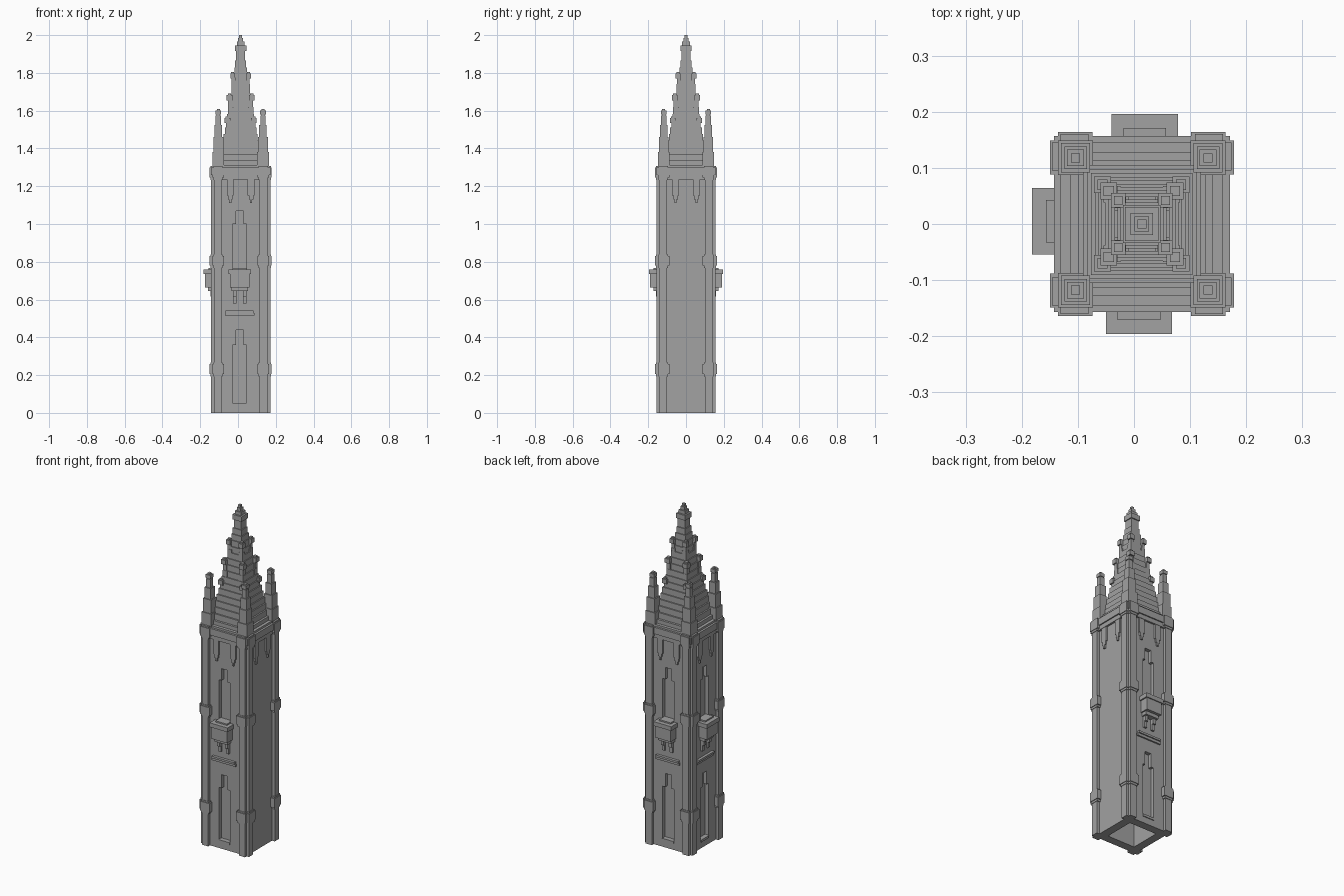
import bpy, bmesh, math
from mathutils import Matrix, Vector

if "Cube" in bpy.data.objects:
    bpy.data.objects.remove(bpy.data.objects["Cube"], do_unlink=True)

stone = bpy.data.materials.new("grey stone")
stone.use_nodes = True
GREY = (0.36, 0.36, 0.36, 1)
stone.diffuse_color = GREY
stone.node_tree.nodes["Principled BSDF"].inputs["Base Color"].default_value = GREY

CENTRE = Vector((0.014, 0, 0))  # tower axis, shifted by the single side balcony
SIDES = {"front": 0, "right": -math.pi / 2, "back": math.pi, "left": math.pi / 2}
BALCONY_SIDES = ("front", "right", "back")
CORNERS = [(sx, sy) for sx in (-1, 1) for sy in (-1, 1)]
WALL = 0.139


def make(name, boxes, angle=0):
    """One object from boxes given as (x0, x1, y0, y1, z0, z1) about the tower axis."""
    bm = bmesh.new()
    for x0, x1, y0, y1, z0, z1 in boxes:
        m = Matrix.Translation(((x0 + x1) / 2, (y0 + y1) / 2, (z0 + z1) / 2))
        m = m @ Matrix.Diagonal((abs(x1 - x0), abs(y1 - y0), abs(z1 - z0), 1))
        bmesh.ops.create_cube(bm, size=1, matrix=m)
    bm.transform(Matrix.Translation(CENTRE) @ Matrix.Rotation(angle, 4, "Z"))
    mesh = bpy.data.meshes.new(name)
    bm.to_mesh(mesh)
    bm.free()
    mesh.materials.append(stone)
    ob = bpy.data.objects.new(name, mesh)
    bpy.context.collection.objects.link(ob)
    return ob


def square(cx, cy, half, z0, z1):
    return (cx - half, cx + half, cy - half, cy + half, z0, z1)


def notched(sx, sy, inner, outer, notch, z0, z1):
    """Corner block whose outer edge is cut back by a square notch."""
    a, b, c = inner, outer, outer - notch
    return [(sx * a, sx * b, sy * a, sy * c, z0, z1),
            (sx * a, sx * c, sy * a, sy * b, z0, z1)]


def cut(target, cutter):
    mod = target.modifiers.new("cut", "BOOLEAN")
    mod.object = cutter
    mod.operation = "DIFFERENCE"
    mod.solver = "EXACT"
    bpy.context.view_layer.objects.active = target
    bpy.ops.object.modifier_apply(modifier=mod.name)
    bpy.data.objects.remove(cutter, do_unlink=True)


# Hollow shaft with recessed stepped windows on three sides
shaft = make("shaft_walls", [square(0, 0, WALL, 0, 1.29)])
cut(shaft, make("hollow", [square(0, 0, 0.09, -0.1, 1.24)]))
U = -0.005  # windows and balconies sit just off the axis
for side in BALCONY_SIDES:
    for bottom, shoulder, top in ((0.04, 0.36, 0.44), (0.74, 1.0, 1.07)):
        depth = (-0.2, -WALL + 0.022)
        for half, z0, z1 in ((0.037, bottom, shoulder), (0.02, shoulder - 0.01, top)):
            cut(shaft, make("window_cutter", [(U - half, U + half, *depth, z0, z1)], SIDES[side]))

# Corner piers, tied by three bands
for i, (sx, sy) in enumerate(CORNERS):
    make(f"corner_pier_{i}", notched(sx, sy, 0.101, 0.157, 0.015, 0, 1.29))
    for z0, z1 in ((0.205, 0.26), (0.78, 0.83), (1.245, 1.3)):
        make(f"pier_band_{i}", notched(sx, sy, 0.088, 0.164, 0.015, z0, z1)
             + notched(sx, sy, 0.095, 0.160, 0.015, z0 - 0.012, z1 + 0.008))

# Cornice
make("cornice", [square(0, 0, 0.15, 1.235, 1.26), square(0, 0, 0.157, 1.26, 1.3),
                 square(0, 0, 0.145, 1.3, 1.312)])

for side, angle in SIDES.items():
    # Pointed pendants under the cornice
    pendants = []
    for u in (-0.055, 0.055):
        for half, z0 in ((0.018, 1.15), (0.012, 1.13), (0.006, 1.11)):
            pendants.append((u - half, u + half, -WALL - 0.009, -WALL + 0.01, z0, 1.24))
    make(f"{side}_pendants", pendants, angle)
    if side not in BALCONY_SIDES:
        continue
    # Window sill and belt ledge
    make(f"{side}_sill", [(U - 0.037, U + 0.037, -WALL - 0.005, -0.11, 0.038, 0.052)], angle)
    make(f"{side}_ledge", [(U - 0.078, U + 0.078, -0.148, -0.13, 0.515, 0.53),
                           (U - 0.074, U + 0.074, -0.155, -0.13, 0.53, 0.542)], angle)
    # Balcony on paired brackets
    make(f"{side}_balcony", [
        (U - 0.059, U + 0.059, -0.196, -0.12, 0.735, 0.76),
        (U - 0.051, U + 0.051, -0.190, -0.12, 0.665, 0.735),
        (U - 0.043, U + 0.043, -0.173, -0.12, 0.645, 0.665),
        (U - 0.038, U + 0.038, -0.171, -0.12, 0.76, 0.768)], angle)
    brackets = []
    for u in (U - 0.026, U + 0.026):
        brackets += [(u - 0.009, u + 0.009, -0.150, -0.13, 0.58, 0.65),
                     (u - 0.009, u + 0.009, -0.160, -0.13, 0.615, 0.65)]
    make(f"{side}_brackets", brackets, angle)

# Corner pinnacles: tapering tiers with a knob
for i, (sx, sy) in enumerate(CORNERS):
    cx, cy = sx * 0.118, sy * 0.118
    tiers = [(0.031, 1.29, 1.38), (0.026, 1.38, 1.46), (0.020, 1.46, 1.525),
             (0.014, 1.525, 1.575), (0.010, 1.575, 1.583), (0.015, 1.58, 1.6),
             (0.008, 1.6, 1.608)]
    make(f"pinnacle_{i}", [square(cx, cy, *t) for t in tiers])

# Stepped spire
STEPS = 17
spire = []
for k in range(STEPS):
    t = k / STEPS
    half = 0.127 - 0.108 * t ** 0.75
    z = 1.3 + 0.6 * t
    spire.append(square(0, 0, half, z - 0.01, z + 0.6 / STEPS))
make("spire", spire)

# Crocketed corner posts in three tiers against the spire
for i, (sx, sy) in enumerate(CORNERS):
    posts = []
    for outer, size, z0, z1 in ((0.085, 0.030, 1.36, 1.57),
                                (0.074, 0.030, 1.56, 1.69),
                                (0.055, 0.026, 1.69, 1.805)):
        o, mid = outer - size / 2, z0 + (z1 - z0) * 0.45
        posts += [square(sx * (o - 0.006), sy * (o - 0.006), size / 2, z0, mid),
                  square(sx * (o - 0.004), sy * (o - 0.004), size * 0.38, mid, z1 - 0.03),
                  square(sx * o, sy * o, size / 2, z1 - 0.035, z1 - 0.008),
                  square(sx * o, sy * o, size * 0.3, z1 - 0.008, z1)]
    make(f"spire_posts_{i}", posts)

# Finial
make("finial", [square(0, 0, *t) for t in (
    (0.028, 1.8, 1.83), (0.022, 1.83, 1.9), (0.024, 1.9, 1.915), (0.030, 1.915, 1.945),
    (0.020, 1.945, 1.965), (0.013, 1.965, 1.985), (0.008, 1.985, 2.0))])
